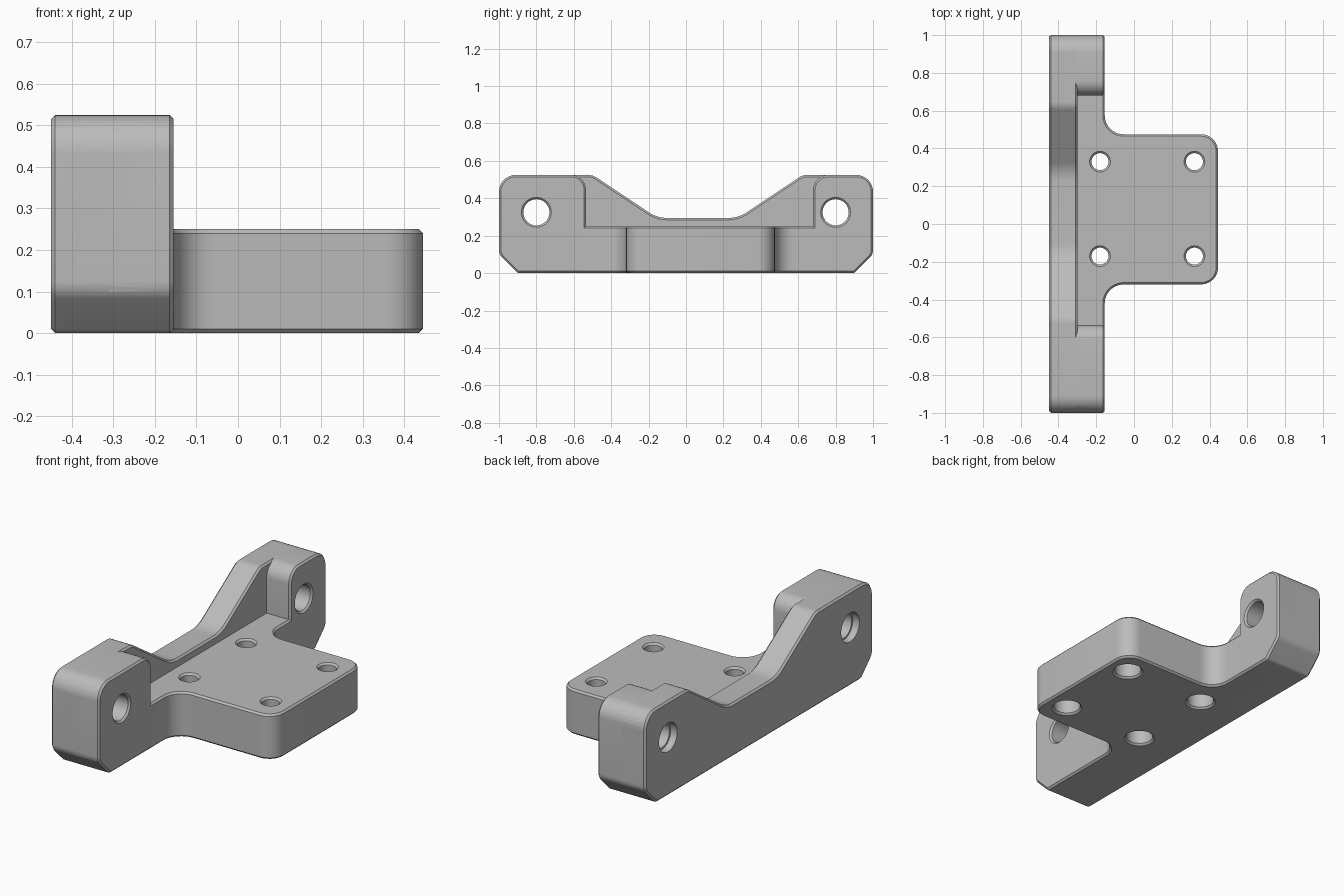
import bpy, bmesh, math
from mathutils import Vector, Matrix

cube = bpy.data.objects.get("Cube")
if cube:
    bpy.data.objects.remove(cube, do_unlink=True)

grey = bpy.data.materials.new("satin grey")
grey.use_nodes = True
colour = (0.5, 0.5, 0.5, 1)
grey.diffuse_color = colour
grey.node_tree.nodes["Principled BSDF"].inputs["Base Color"].default_value = colour

CHAMFER = 0.01
HEIGHT = 0.525
X_BACK, X_RIB, X_FACE = -0.45, -0.30, -0.155


def rounded(corners, steps=8):
    """Outline through (a, b, radius) corners, each replaced by a tangent arc."""
    out = []
    for i, (a, b, r) in enumerate(corners):
        p = Vector((a, b))
        if r == 0:
            out.append(p)
            continue
        u = (Vector(corners[i - 1][:2]) - p).normalized()
        v = (Vector(corners[(i + 1) % len(corners)][:2]) - p).normalized()
        half = u.angle(v) / 2
        centre = p + (u + v).normalized() * r / math.sin(half)
        start = p + u * r / math.tan(half) - centre
        end = p + v * r / math.tan(half) - centre
        sweep = math.atan2(start.cross(end), start.dot(end))
        out += [centre + Matrix.Rotation(sweep * k / steps, 2) @ start
                for k in range(steps + 1)]
    return out


def new_object(name, bm):
    bmesh.ops.recalc_face_normals(bm, faces=bm.faces)
    mesh = bpy.data.meshes.new(name)
    bm.to_mesh(mesh)
    bm.free()
    mesh.materials.append(grey)
    obj = bpy.data.objects.new(name, mesh)
    bpy.context.collection.objects.link(obj)
    return obj


def apply(obj, mod):
    bpy.context.view_layer.objects.active = obj
    bpy.ops.object.modifier_apply(modifier=mod.name)


def slab(name, outline, lo, hi, axis):
    """Extrude an outline along x (outline is y, z) or z (outline is x, y)."""
    bm = bmesh.new()
    def place(p, h):
        return (h, p.x, p.y) if axis == "X" else (p.x, p.y, h)
    face = bm.faces.new([bm.verts.new(place(p, lo)) for p in outline])
    grown = bmesh.ops.extrude_face_region(bm, geom=[face])
    move = (hi - lo, 0, 0) if axis == "X" else (0, 0, hi - lo)
    bmesh.ops.translate(bm, vec=move,
                        verts=[g for g in grown["geom"] if isinstance(g, bmesh.types.BMVert)])
    obj = new_object(name, bm)
    mod = obj.modifiers.new("chamfer", "BEVEL")
    mod.width = CHAMFER
    mod.segments = 1
    mod.limit_method = "ANGLE"
    mod.angle_limit = math.radians(50)
    apply(obj, mod)
    return obj


def bore(name, steps, place):
    """Turned cutter from (radius, height) steps; place maps it to the model."""
    bm = bmesh.new()
    n = 40
    rings = [[bm.verts.new(place(r * math.cos(math.tau * k / n),
                                 r * math.sin(math.tau * k / n), h))
              for k in range(n)] for r, h in steps]
    for low, high in zip(rings, rings[1:]):
        for k in range(n):
            j = (k + 1) % n
            bm.faces.new((low[k], low[j], high[j], high[k]))
    bm.faces.new(rings[0])
    bm.faces.new(rings[-1])
    obj = new_object(name, bm)
    obj.hide_render = True
    return obj


def combine(target, other, operation):
    mod = target.modifiers.new(operation, "BOOLEAN")
    mod.operation = operation
    mod.solver = "EXACT"
    mod.object = other
    apply(target, mod)
    bpy.data.objects.remove(other, do_unlink=True)


# Back rib with the sloping dip between its two ends
bracket = slab("mounting_bracket", rounded([
    (-0.9, 0, 0.03), (0.9, 0, 0.03), (1, 0.1, 0.06), (1, HEIGHT, 0.09),
    (0.625, HEIGHT, 0.08), (0.28, 0.295, 0.18), (-0.155, 0.295, 0.18),
    (-0.50, HEIGHT, 0.08), (-1, HEIGHT, 0.09), (-1, 0.1, 0.06)]),
    X_BACK, X_RIB, "X")

# Thick end lugs, one at each end of the rib
for side, inner in ((-1, -0.535), (1, 0.68)):
    lug = slab("end_lug", rounded([
        (side * 0.9, 0, 0.03), (side, 0.1, 0.06), (side, HEIGHT, 0.09),
        (inner, HEIGHT, 0.08), (inner, 0, 0)]), X_BACK + 0.02, X_FACE, "X")
    combine(bracket, lug, "UNION")

# Flat plate with filleted roots, reaching back under the rib
plate = slab("base_plate", rounded([
    (-0.33, -0.56, 0), (X_FACE, -0.56, 0), (X_FACE, -0.32, 0.1),
    (0.445, -0.32, 0.09), (0.445, 0.475, 0.09), (X_FACE, 0.475, 0.1),
    (X_FACE, 0.705, 0), (-0.33, 0.705, 0)]), 0, 0.25, "Z")
combine(bracket, plate, "UNION")

# Horizontal bolt holes through the lugs, stepped at the back
for y in (-0.8, 0.8):
    hole = bore("lug_hole", [(0.08, -0.5), (0.08, -0.41), (0.07, -0.41),
                             (0.07, -0.165), (0.09, -0.145)],
                lambda a, b, h: (h, y + a, 0.325 + b))
    combine(bracket, hole, "DIFFERENCE")

# Vertical screw holes in the plate, counterbored from below
for x in (-0.18, 0.32):
    for y in (-0.17, 0.33):
        hole = bore("plate_hole", [(0.09, -0.01), (0.07, 0.01), (0.07, 0.13),
                                   (0.045, 0.13), (0.045, 0.24), (0.065, 0.26)],
                    lambda a, b, h: (x + a, y + b, h))
        combine(bracket, hole, "DIFFERENCE")

bpy.ops.object.select_all(action="DESELECT")
bracket.select_set(True)
bpy.context.view_layer.objects.active = bracket
bpy.ops.object.shade_smooth_by_angle(angle=math.radians(25))
